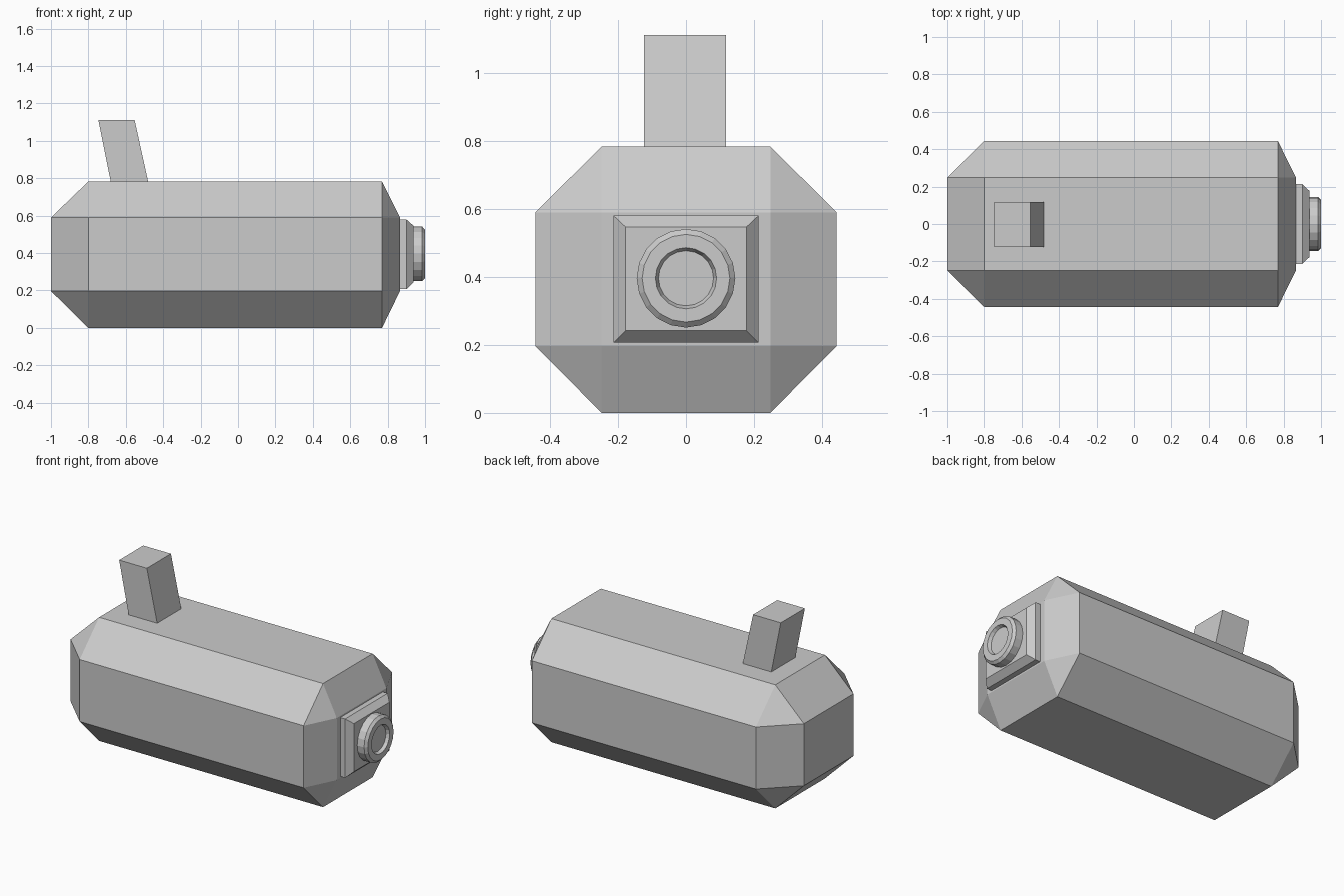
import bpy
import bmesh
from math import cos, sin, pi

if "Cube" in bpy.data.objects:
    bpy.data.objects.remove(bpy.data.objects["Cube"])


def loft(name, rings):
    """Skin closed cross-sections of equal point count; cap both ends."""
    bm = bmesh.new()
    loops = [[bm.verts.new(p) for p in ring] for ring in rings]
    for a, b in zip(loops, loops[1:]):
        n = len(a)
        for i in range(n):
            j = (i + 1) % n
            bm.faces.new((a[i], a[j], b[j], b[i]))
    bm.faces.new(loops[0])
    bm.faces.new(loops[-1])
    bmesh.ops.remove_doubles(bm, verts=bm.verts, dist=1e-5)
    bmesh.ops.recalc_face_normals(bm, faces=bm.faces)
    mesh = bpy.data.meshes.new(name)
    bm.to_mesh(mesh)
    bm.free()
    obj = bpy.data.objects.new(name, mesh)
    bpy.context.collection.objects.link(obj)
    return obj


def rect(x, hy, z0, z1):
    return [(x, -hy, z0), (x, hy, z0), (x, hy, z1), (x, -hy, z1)]


def octagon(x):
    a, b = 0.248, 0.443
    yz = [(-a, 0), (a, 0), (b, .197), (b, .59), (a, .783), (-a, .783), (-b, .59), (-b, .197)]
    return [(x, y, z) for y, z in yz]


def end_cap(x):
    # rectangle with doubled corners, so octagon corners taper to triangles
    return [p for c in rect(x, 0.248, 0.197, 0.59) for p in (c, c)]


def cap_ring(x):
    pts = end_cap(x)
    return pts[1:] + pts[:1]


def circle(x, r, n=20):
    return [(x, r * cos(2 * pi * i / n), 0.396 + r * sin(2 * pi * i / n)) for i in range(n)]


# Octagonal housing tapering to a rectangle at each end
loft("housing", [cap_ring(-1.0), octagon(-0.8), octagon(0.77), cap_ring(0.866)])

# Bevelled lens plate
loft("lens_plate", [rect(0.86, 0.213, 0.207, 0.58),
                    rect(0.90, 0.213, 0.207, 0.58),
                    rect(0.937, 0.178, 0.242, 0.547)])

# Round lens barrel with chamfered rim and shallow recess
loft("lens", [circle(x, r) for x, r in
              ((0.93, 0.145), (0.985, 0.145), (1.0, 0.129), (1.0, 0.09), (0.98, 0.081))])

# Leaning post on top
y0, y1 = -0.123, 0.118
loft("post", [[(xa, y0, z), (xb, y0, z), (xb, y1, z), (xa, y1, z)]
              for xa, xb, z in ((-0.68, -0.48, 0.78), (-0.747, -0.553, 1.112))])
